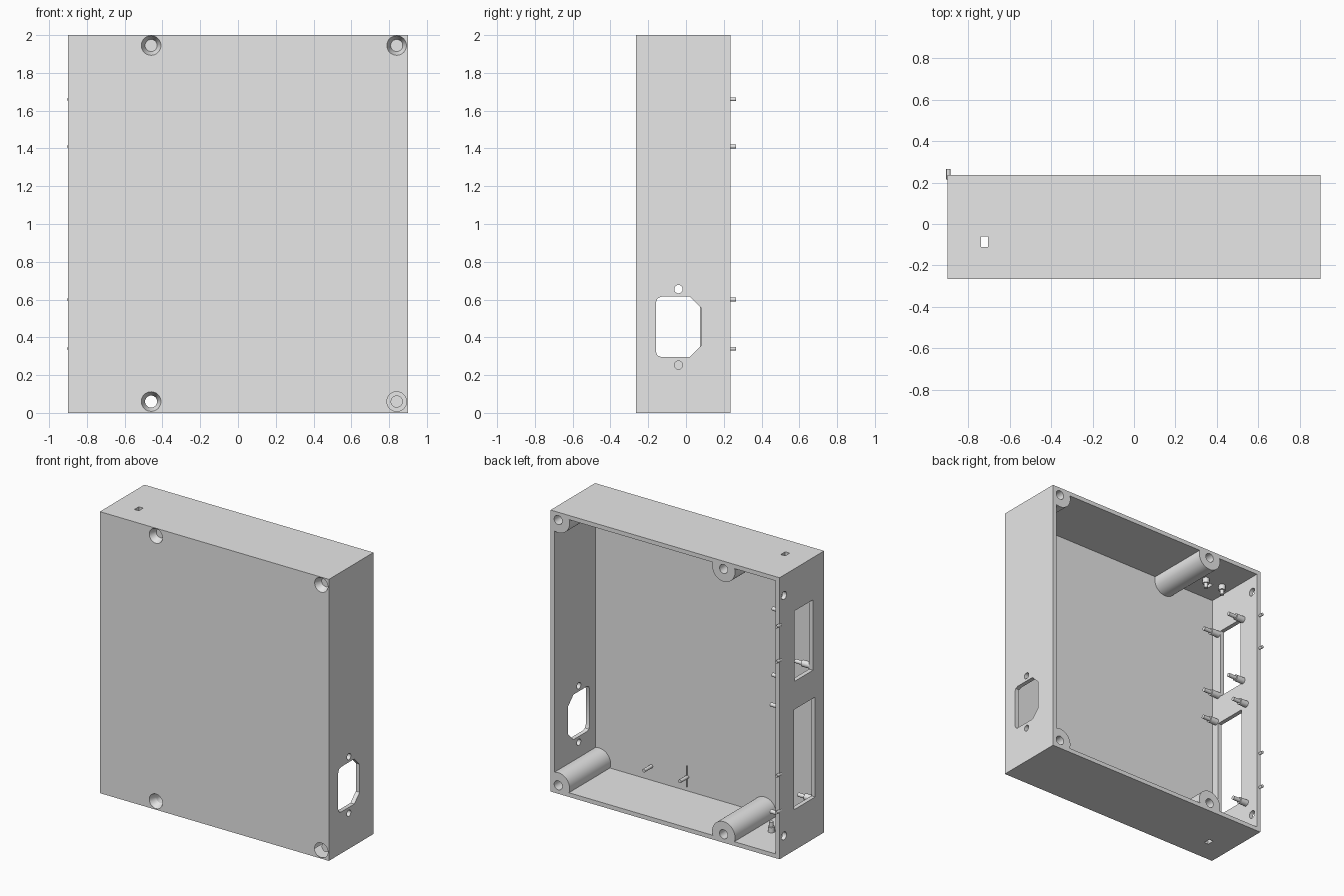
import bpy
import bmesh
from math import pi, radians
from mathutils import Vector

cube = bpy.data.objects.get("Cube")
if cube:
    bpy.data.objects.remove(cube, do_unlink=True)

grey = bpy.data.materials.new("plain grey")
grey.use_nodes = True
grey.diffuse_color = (0.8, 0.8, 0.8, 1)
grey.node_tree.nodes["Principled BSDF"].inputs["Base Color"].default_value = (0.8, 0.8, 0.8, 1)

W, FRONT, BACK, H = 0.9, -0.265, 0.235, 2.0
WALL, PANEL = 0.03, 0.04
AXES = {"x": Vector((1, 0, 0)), "y": Vector((0, 1, 0)), "z": Vector((0, 0, 1))}


def box(name, low, high):
    """Axis-aligned box between two corners."""
    low, high = Vector(low), Vector(high)
    bpy.ops.mesh.primitive_cube_add(size=1, location=(low + high) / 2)
    ob = bpy.context.object
    ob.name = name
    ob.scale = high - low
    bpy.ops.object.transform_apply(location=True, rotation=True, scale=True)
    ob.data.materials.append(grey)
    return ob


def rod(name, start, axis, length, r1, r2=None, sides=32):
    """Round rod or cone from start along an axis; negative length reverses it."""
    way = AXES[axis] * length
    bpy.ops.mesh.primitive_cone_add(
        vertices=sides, radius1=r1, radius2=r1 if r2 is None else r2,
        depth=abs(length), location=Vector(start) + way / 2,
        rotation=way.to_track_quat("Z", "Y").to_euler())
    ob = bpy.context.object
    ob.name = name
    bpy.ops.object.transform_apply(location=True, rotation=True, scale=True)
    ob.data.materials.append(grey)
    return ob


def cut(target, cutter):
    """Subtract the cutter and discard it."""
    mod = target.modifiers.new("cut", "BOOLEAN")
    mod.operation = "DIFFERENCE"
    mod.solver = "EXACT"
    mod.object = cutter
    bpy.context.view_layer.objects.active = target
    bpy.ops.object.modifier_apply(modifier=mod.name)
    bpy.data.objects.remove(cutter, do_unlink=True)


def smooth(ob):
    bpy.ops.object.select_all(action="DESELECT")
    ob.select_set(True)
    bpy.context.view_layer.objects.active = ob
    bpy.ops.object.shade_smooth_by_angle(angle=radians(30))


def prism_x(name, profile, x1, x2):
    """Extrude a (y, z) outline along x."""
    bm = bmesh.new()
    face = bm.faces.new([bm.verts.new((x1, y, z)) for y, z in profile])
    new = bmesh.ops.extrude_face_region(bm, geom=[face])["geom"]
    moved = [v for v in new if isinstance(v, bmesh.types.BMVert)]
    bmesh.ops.translate(bm, verts=moved, vec=(x2 - x1, 0, 0))
    bmesh.ops.recalc_face_normals(bm, faces=bm.faces)
    mesh = bpy.data.meshes.new(name)
    bm.to_mesh(mesh)
    bm.free()
    mesh.materials.append(grey)
    ob = bpy.data.objects.new(name, mesh)
    bpy.context.collection.objects.link(ob)
    return ob


# Open-backed case: the cavity leaves the screw bosses standing
screws = [(x, z) for x in (-0.46, 0.84) for z in (0.06, H - 0.055)]
case = box("case", (-W, FRONT, 0), (W, BACK, H))
cavity = box("cavity", (-W + WALL, FRONT + PANEL, WALL), (W - WALL, BACK + 0.1, H - WALL))
for x, z in screws:
    cut(cavity, rod("boss", (x, FRONT - 0.1, z), "y", 0.8, 0.09, sides=48))
cut(case, cavity)

# Countersunk screw holes through the bosses
for x, z in screws:
    cut(case, rod("screw_hole", (x, FRONT - 0.1, z), "y", 0.8, 0.032))
    cut(case, rod("countersink", (x, FRONT - 0.01, z), "y", 0.06, 0.056, 0.032))

# Power inlet opening with two fixing holes in the left wall
inlet = [(-0.16, 0.325), (-0.151, 0.304), (-0.13, 0.295), (0.02, 0.295), (0.08, 0.355),
         (0.08, 0.555), (0.02, 0.615), (-0.13, 0.615), (-0.151, 0.606), (-0.16, 0.585)]
cut(case, prism_x("inlet", inlet, W - 0.1, W + 0.1))
for z in (0.253, 0.655):
    cut(case, rod("inlet_hole", (W - 0.1, -0.04, z), "x", 0.2, 0.022))

# Two windows and two fixing holes in the right wall
windows = [(-0.14, 0.065, 1.2, 1.7), (-0.165, 0.075, 0.29, 1.0)]
for y1, y2, z1, z2 in windows:
    cut(case, box("window", (-W - 0.1, y1, z1), (-W + 0.1, y2, z2)))
for z in (0.147, 1.855):
    cut(case, rod("side_hole", (-W - 0.1, 0.185, z), "x", 0.2, 0.028))

# Slots through the top and bottom walls
cut(case, box("slot", (-0.737, -0.11, -0.1), (-0.703, -0.06, H + 0.1)))
smooth(case)


def stepped_pin(name, start, axis, sign, length):
    """Standoff with a thick foot and a thin tip."""
    smooth(rod(name + "_foot", start, axis, sign * length * 0.55, 0.023, sides=16))
    smooth(rod(name + "_tip", start, axis, sign * length, 0.014, sides=16))


# Standoffs around the windows
inner = -W + WALL - 0.005
for y in (-0.165, 0.09):
    for z in (1.215, 1.685):
        stepped_pin("upper_window_pin", (inner, y, z), "x", 1, 0.13)
for y in (-0.185, 0.125):
    for z in (0.26, 1.02):
        stepped_pin("lower_window_pin", (inner, y, z), "x", 1, 0.12)

# Standoffs beside the slots
for x in (-0.79, -0.65):
    stepped_pin("top_slot_pin", (x, -0.03, H - WALL + 0.005), "z", -1, 0.075)
    stepped_pin("bottom_slot_pin", (x, -0.03, WALL - 0.005), "z", 1, 0.075)

# Small pegs and a thin fin low on the front panel
for x in (0.147, 0.43):
    smooth(rod("panel_peg", (x, FRONT + PANEL - 0.005, 0.13), "y", 0.09, 0.012, sides=16))
box("panel_fin", (0.144, FRONT + PANEL - 0.005, 0.06), (0.15, FRONT + PANEL + 0.01, 0.21))

# Locating pegs on the back rim
for z in (0.34, 0.6, 1.41, 1.66):
    smooth(rod("rim_peg", (-0.895, BACK - 0.02, z), "y", 0.05, 0.01, sides=16))
